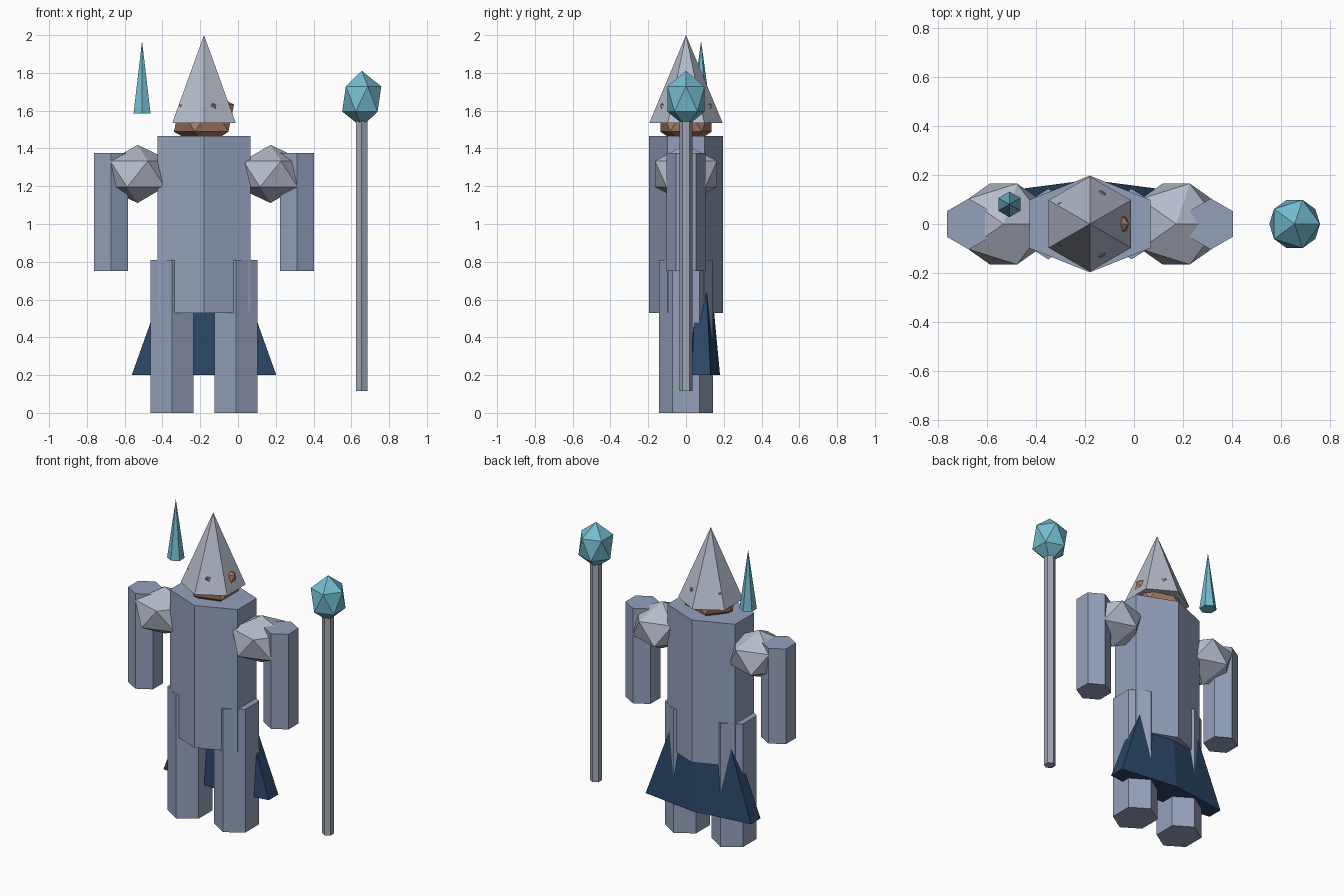
import bpy, bmesh, math
from mathutils import Matrix, Vector

if "Cube" in bpy.data.objects:
    bpy.data.objects.remove(bpy.data.objects["Cube"])

CX = -0.18  # figure's centre line


def material(name, rgb):
    def lin(c):
        c /= 255
        return c / 12.92 if c <= 0.04045 else ((c + 0.055) / 1.055) ** 2.4
    m = bpy.data.materials.new(name)
    m.diffuse_color = (*[lin(c) for c in rgb], 1)
    m.use_nodes = True
    m.node_tree.nodes["Principled BSDF"].inputs["Base Color"].default_value = m.diffuse_color
    return m


STEEL = material("blue_grey", (148, 161, 187))
PALE = material("pale_grey", (180, 187, 201))
ROD = material("rod_grey", (160, 168, 182))
CYAN = material("crystal_cyan", (116, 188, 207))
NAVY = material("navy_cloth", (42, 70, 101))
SKIN = material("brown_skin", (168, 125, 103))


def finish(name, bm, mat):
    bmesh.ops.recalc_face_normals(bm, faces=bm.faces)
    me = bpy.data.meshes.new(name)
    bm.to_mesh(me)
    bm.free()
    me.materials.append(mat)
    ob = bpy.data.objects.new(name, me)
    bpy.context.collection.objects.link(ob)
    return ob


def hexagon(name, mat, x, y, rx, ry, z0, z1, pointed=False):
    """Six-sided prism or cone with corners on the y axis; rx and ry are corner radii."""
    bm = bmesh.new()
    ring = [(x + rx * math.cos(math.radians(90 + 60 * i)),
             y + ry * math.sin(math.radians(90 + 60 * i))) for i in range(6)]
    low = [bm.verts.new((px, py, z0)) for px, py in ring]
    bm.faces.new(low)
    if pointed:
        tip = bm.verts.new((x, y, z1))
        for i in range(6):
            bm.faces.new((low[i], low[(i + 1) % 6], tip))
    else:
        top = [bm.verts.new((px, py, z1)) for px, py in ring]
        bm.faces.new(top)
        for i in range(6):
            j = (i + 1) % 6
            bm.faces.new((low[i], low[j], top[j], top[i]))
    return finish(name, bm, mat)


def gem(name, mat, centre, scale):
    """Twenty-sided ball."""
    bm = bmesh.new()
    bmesh.ops.create_icosphere(bm, subdivisions=1, radius=1)
    bmesh.ops.transform(bm, verts=bm.verts, matrix=Matrix.Translation(Vector(centre))
                        @ Matrix.Diagonal((*scale, 1)))
    return finish(name, bm, mat)


# Torso, head and pointed hat
hexagon("torso", STEEL, CX, 0, 0.285, 0.197, 0.53, 1.465)
gem("head", SKIN, (CX, 0, 1.56), (0.178, 0.16, 0.16))
hexagon("hat", PALE, CX, 0, 0.194, 0.194, 1.535, 2.0, True)

# Paired limbs and shoulder guards
for side, s in (("left", -1), ("right", 1)):
    hexagon(side + "_leg", STEEL, CX + s * 0.17, 0, 0.131, 0.144, 0, 0.81)
    hexagon(side + "_arm", STEEL, CX + s * 0.493, 0, 0.104, 0.104, 0.75, 1.375)
    gem(side + "_shoulder", PALE, (CX + s * 0.352, 0, 1.265), (0.2, 0.194, 0.154))

# Flared cape behind the legs
hexagon("cape", NAVY, CX, 0.08, 0.442, 0.1, 0.2, 1.27, True)

# Staff with its crystal
hexagon("staff", ROD, 0.655, 0, 0.035, 0.035, 0.115, 1.56)
gem("staff_crystal", CYAN, (0.655, 0, 1.662), (0.116, 0.116, 0.149))

# Floating crystal shard
hexagon("shard", CYAN, -0.508, 0.08, 0.052, 0.052, 1.585, 1.97, True)
